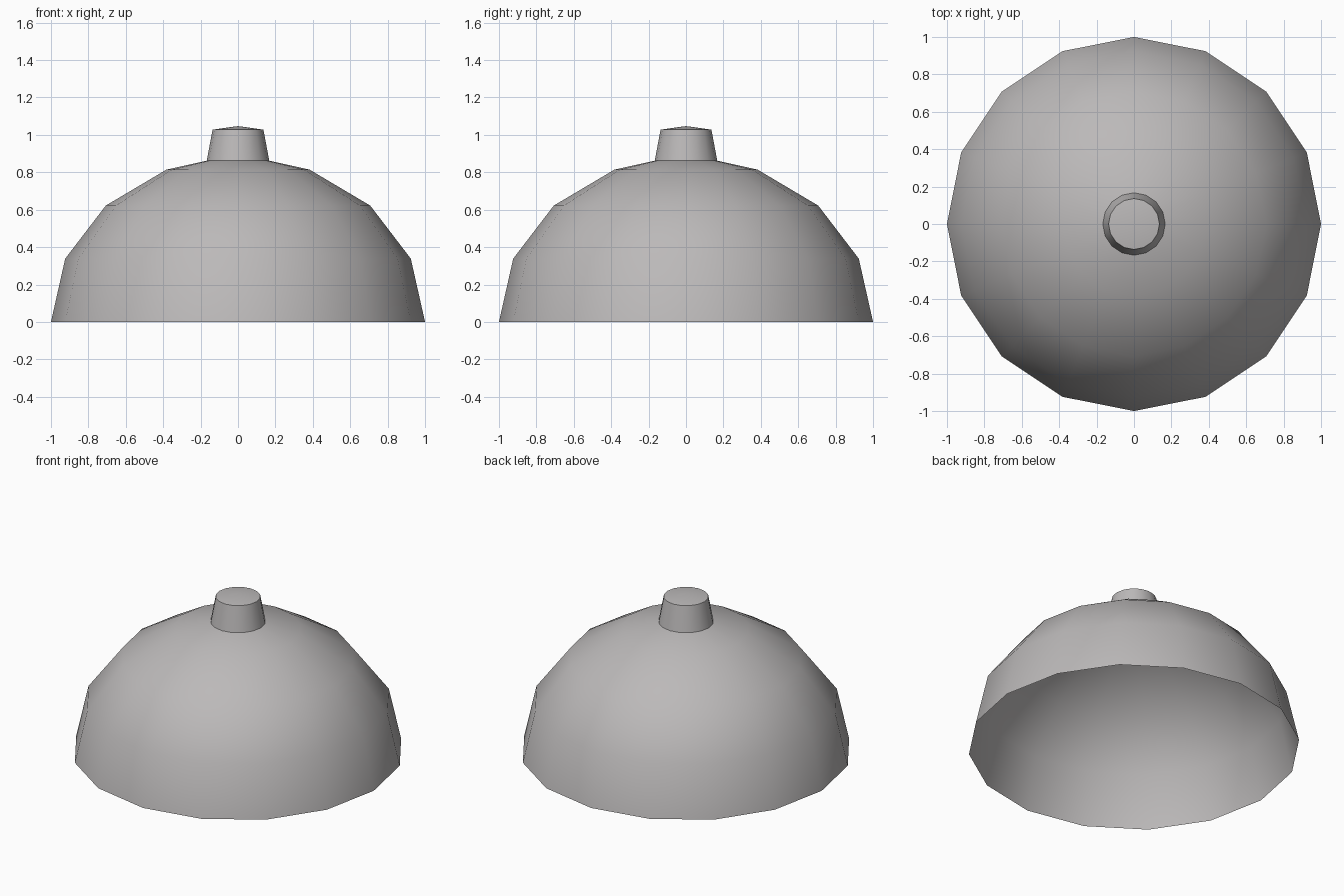
import bpy, bmesh, math

if "Cube" in bpy.data.objects:
    bpy.data.objects.remove(bpy.data.objects["Cube"])

SIDES = 16

# Single grey finish
grey = bpy.data.materials.new("warm grey")
grey.diffuse_color = (0.50, 0.485, 0.485, 1)
grey.use_nodes = True
grey.node_tree.nodes["Principled BSDF"].inputs["Base Color"].default_value = grey.diffuse_color

# Open dome shell with the tapered neck drawn out of its crown
profile = [(1.0, 0.0), (0.924, 0.338), (0.707, 0.622), (0.383, 0.814),
           (0.167, 0.862), (0.136, 1.028)]
TOP = 1.047

bm = bmesh.new()
rings = []
for r, z in profile:
    rings.append([bm.verts.new((r * math.cos(2 * math.pi * i / SIDES),
                                r * math.sin(2 * math.pi * i / SIDES), z))
                  for i in range(SIDES)])
for low, high in zip(rings, rings[1:]):
    for i in range(SIDES):
        j = (i + 1) % SIDES
        bm.faces.new((low[i], low[j], high[j], high[i]))

# Shallow cap on the neck
tip = bm.verts.new((0, 0, TOP))
for i in range(SIDES):
    bm.faces.new((rings[-1][i], rings[-1][(i + 1) % SIDES], tip))

mesh = bpy.data.meshes.new("lamp_shade")
bm.to_mesh(mesh)
bm.free()
mesh.materials.append(grey)
shade = bpy.data.objects.new("lamp_shade", mesh)
bpy.context.collection.objects.link(shade)

# Smooth dome, crisp neck edges
bpy.context.view_layer.objects.active = shade
shade.select_set(True)
bpy.ops.object.shade_smooth_by_angle(angle=math.radians(35))
